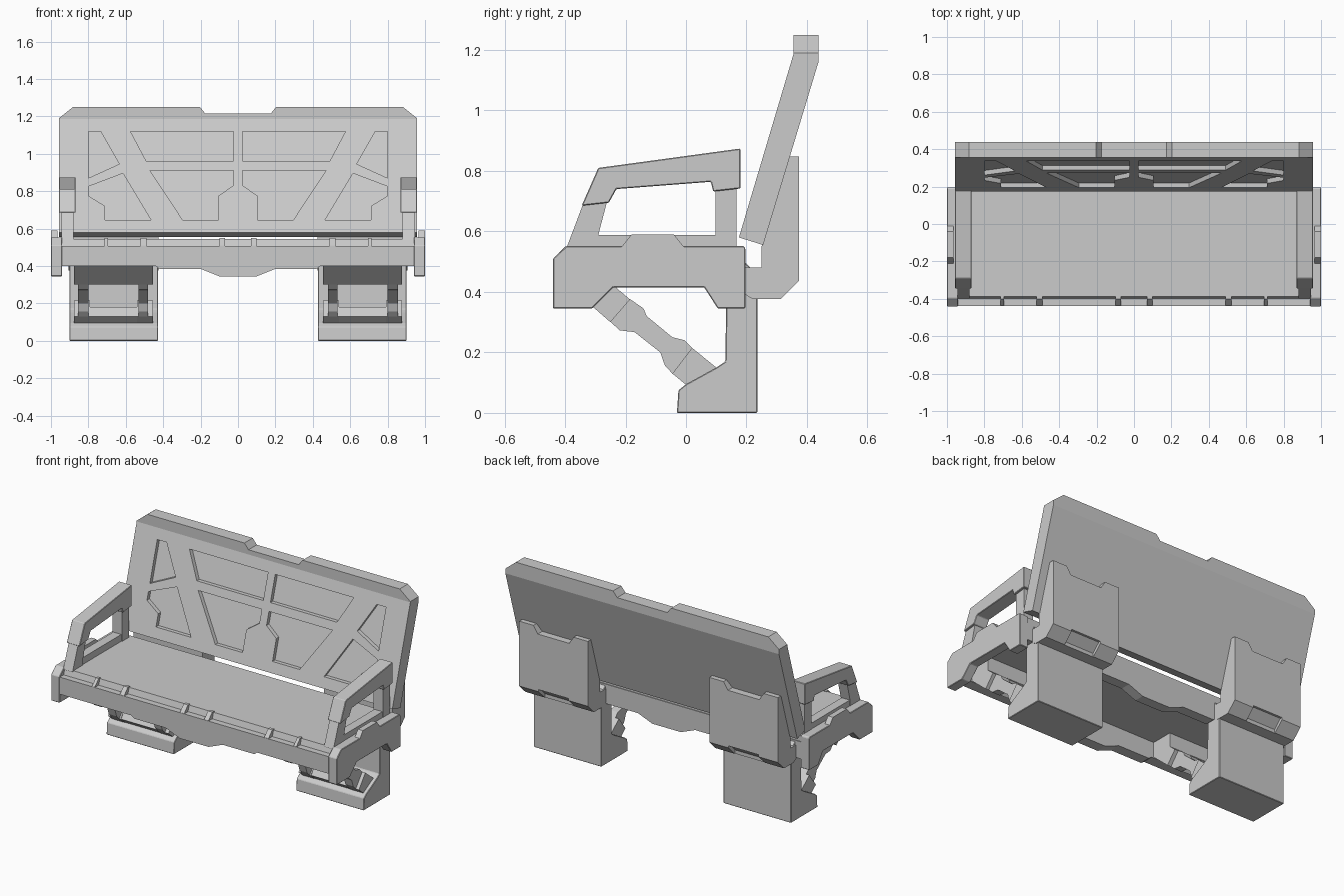
import bpy, bmesh


def prism(name, polys, axis, lo, hi, mirror=False, bevel=0.0, shift=None):
    """Extrude outlines along x (points are y,z) or along y (points are x,z)."""
    bm = bmesh.new()
    for pts in polys:
        rings = []
        for d in (lo, hi):
            if axis == 'x':
                rings.append([bm.verts.new((d, a, b)) for a, b in pts])
            else:
                rings.append([bm.verts.new((a, d + (shift(b) if shift else 0), b)) for a, b in pts])
        n = len(pts)
        bm.faces.new(rings[0])
        bm.faces.new(rings[1][::-1])
        for i in range(n):
            j = (i + 1) % n
            bm.faces.new((rings[0][i], rings[1][i], rings[1][j], rings[0][j]))
    bmesh.ops.recalc_face_normals(bm, faces=bm.faces[:])
    me = bpy.data.meshes.new(name)
    bm.to_mesh(me)
    bm.free()
    ob = bpy.data.objects.new(name, me)
    bpy.context.collection.objects.link(ob)
    if bevel:
        m = ob.modifiers.new("bevel", 'BEVEL')
        m.width, m.segments, m.limit_method = bevel, 1, 'ANGLE'
    if mirror:
        add_mirror(ob)
    return ob


def add_mirror(ob):
    m = ob.modifiers.new("mirror", 'MIRROR')
    m.use_mirror_merge = False


def boolean(ob, cutter, op):
    m = ob.modifiers.new("cut", 'BOOLEAN')
    m.object, m.operation, m.solver = cutter, op, 'EXACT'
    cutter.hide_render = True
    cutter.hide_set(True)


def box(a0, a1, b0, b1):
    return [(a0, b0), (a1, b0), (a1, b1), (a0, b1)]


def sym(half):
    """Complete a right-half outline with its mirror image."""
    return half + [(-x, z) for x, z in reversed(half)]


B = 0.003

# seat panel with a front step, and front and back beams
prism("seat_panel", [[(-0.402, 0.50), (-0.388, 0.545), (0.19, 0.545), (0.19, 0.50)]], 'x', -0.95, 0.95)
beam = sym([(0.95, 0.508), (0.95, 0.40), (0.44, 0.40), (0.42, 0.385), (0.20, 0.385), (0.10, 0.345)])
prism("front_beam", [beam], 'y', -0.438, -0.37)
prism("back_beam", [beam], 'y', 0.13, 0.194)

# small clips bridging the front step
for i, (a, b) in enumerate([(0.49, 0.52), (0.07, 0.10), (0.695, 0.715)]):
    prism(f"front_clip_{i}", [[(-0.438, 0.50), (-0.436, 0.512), (-0.40, 0.55), (-0.38, 0.55), (-0.38, 0.50)]],
          'x', a, b, mirror=True)

# seat end frames and their outer bumps
prism("seat_end_frame", [[(-0.44, 0.345), (-0.44, 0.51), (-0.395, 0.552), (0.19, 0.552), (0.196, 0.545),
                          (0.196, 0.345), (0.105, 0.345), (0.06, 0.415), (-0.24, 0.415), (-0.31, 0.345)]],
      'x', 0.94, 1.0, mirror=True, bevel=B)
prism("seat_end_bump", [[(-0.22, 0.54), (-0.18, 0.59), (-0.04, 0.59), (0.0, 0.54)]],
      'x', 0.965, 1.0, mirror=True)

# armrests: wide top grip on a narrower frame
prism("armrest_grip", [[(-0.345, 0.685), (-0.29, 0.81), (0.18, 0.874), (0.18, 0.742), (0.09, 0.732),
                        (0.082, 0.764), (-0.23, 0.74), (-0.255, 0.695)]],
      'x', 0.868, 0.958, mirror=True, bevel=B)
prism("armrest_front_post", [[(-0.397, 0.54), (-0.333, 0.71), (-0.258, 0.71), (-0.29, 0.588), (-0.29, 0.54)]],
      'x', 0.88, 0.945, mirror=True)
prism("armrest_rear_post", [box(0.098, 0.167, 0.54, 0.77)], 'x', 0.88, 0.945, mirror=True)
prism("armrest_sill", [box(-0.30, 0.11, 0.53, 0.588)], 'x', 0.885, 0.942, mirror=True)

# backrest: side profile trimmed by the front outline, with recessed panels
back = prism("backrest", [[(0.175, 0.58), (0.255, 0.555), (0.438, 1.16), (0.438, 1.25),
                           (0.355, 1.25), (0.355, 1.185)]], 'x', -1.1, 1.1)
outline = prism("backrest_outline", [sym([(0.957, 0.4), (0.957, 1.19), (0.88, 1.252), (0.205, 1.252),
                                          (0.175, 1.215)])], 'y', 0.0, 0.7)
boolean(back, outline, 'INTERSECT')
recesses = [
    [(0.575, 1.12), (0.025, 1.12), (0.025, 0.96), (0.49, 0.96)],
    [(0.47, 0.91), (0.025, 0.91), (0.025, 0.83), (0.105, 0.775), (0.105, 0.645), (0.295, 0.645)],
    [(0.80, 1.12), (0.735, 1.12), (0.635, 0.945), (0.80, 0.87)],
    [(0.80, 0.825), (0.615, 0.895), (0.465, 0.645), (0.71, 0.645), (0.71, 0.72), (0.80, 0.775)],
]
pockets = prism("backrest_recesses", recesses, 'y', -0.1, 0.025, mirror=True,
                shift=lambda z: 0.175 + (z - 0.58) * 0.2975)
boolean(back, pockets, 'DIFFERENCE')

# feet with rear columns
prism("foot", [[(-0.03, 0), (-0.025, 0.075), (0.0, 0.095), (0.10, 0.15), (0.13, 0.17), (0.135, 0.50),
                (0.192, 0.50), (0.236, 0.46), (0.236, 0)]], 'x', 0.427, 0.90, mirror=True, bevel=B)

# brackets behind the backrest, notched above and below
bracket = prism("back_bracket", [[(0.18, 0.40), (0.18, 0.48), (0.25, 0.48), (0.25, 0.55), (0.34, 0.847),
                                  (0.374, 0.847), (0.374, 0.437), (0.313, 0.377), (0.22, 0.377)]],
                'x', 0.425, 0.905)
boolean(bracket, prism("bracket_top_notch", [[(0.51, 0.87), (0.555, 0.80), (0.775, 0.80), (0.82, 0.87)]],
                       'y', 0.2, 0.5), 'DIFFERENCE')
boolean(bracket, prism("bracket_low_notch", [[(0.31, 0.33), (0.42, 0.33), (0.42, 0.45), (0.36, 0.45),
                                              (0.31, 0.40)]], 'x', 0.56, 0.77), 'DIFFERENCE')
add_mirror(bracket)

# diagonal struts: upper block, two arms, lower block
prism("strut_upper_block", [[(-0.25, 0.30), (-0.37, 0.405), (-0.37, 0.51), (-0.23, 0.51), (-0.23, 0.413),
                             (-0.185, 0.375)]], 'x', 0.455, 0.877, mirror=True)
arm = [(-0.25, 0.302), (-0.185, 0.376), (-0.14, 0.345), (-0.13, 0.32), (-0.045, 0.25), (-0.005, 0.24),
       (0.02, 0.215), (-0.045, 0.13), (-0.07, 0.157), (-0.085, 0.20), (-0.17, 0.267), (-0.22, 0.273)]
cheek = [(0.02, 0.215), (0.10, 0.15), (0.0, 0.093), (-0.045, 0.13)]
for side, a, b, c, d in (("inner", 0.48, 0.532, 0.455, 0.54), ("outer", 0.80, 0.855, 0.79, 0.877)):
    prism(f"strut_arm_{side}", [arm], 'x', a, b, mirror=True)
    prism(f"strut_cheek_{side}", [cheek], 'x', c, d, mirror=True)
prism("strut_lower_block", [[(-0.005, 0.18), (0.08, 0.14), (0.0, 0.095), (-0.04, 0.13)]],
      'x', 0.53, 0.80, mirror=True)
